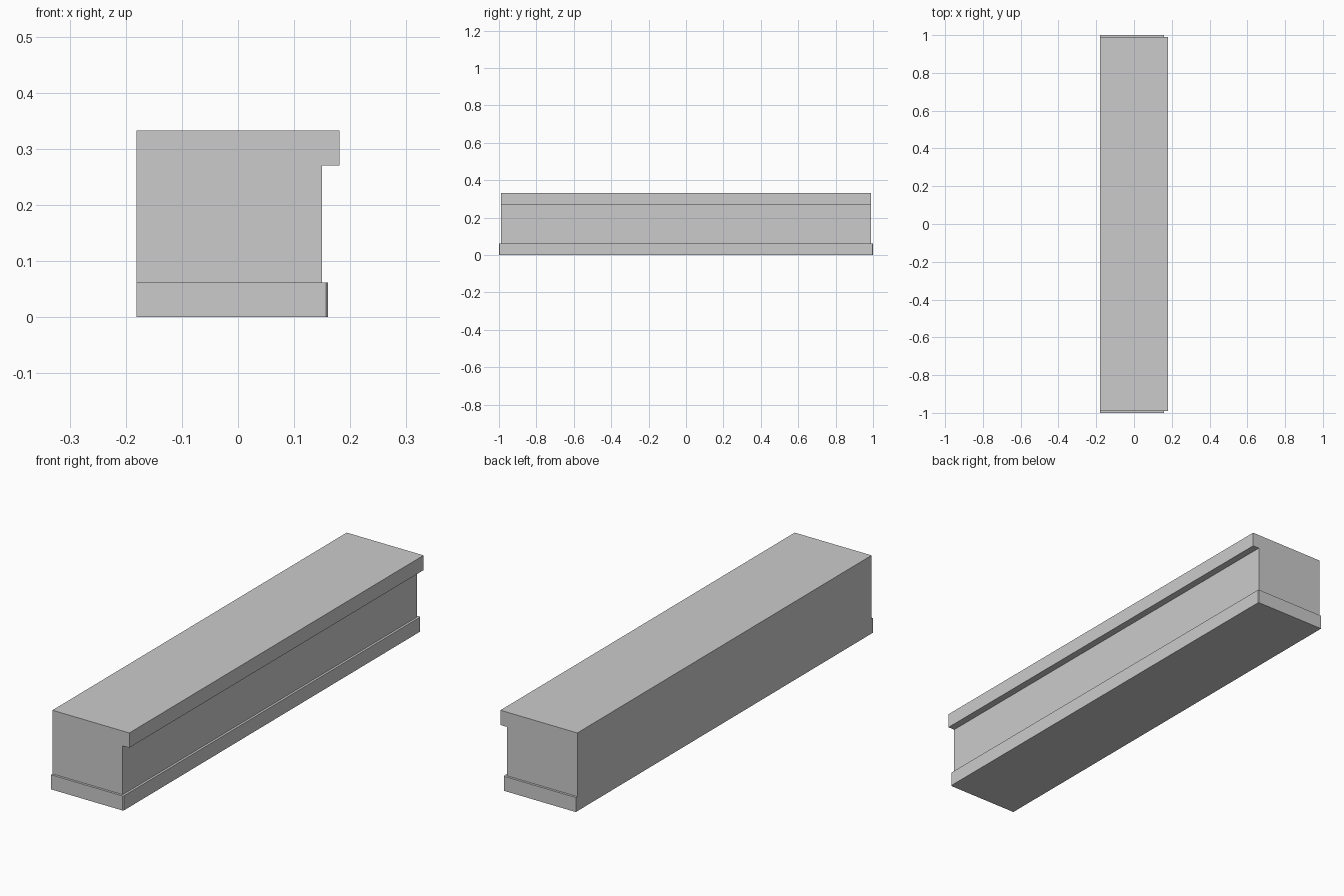
import bpy
import bmesh

if "Cube" in bpy.data.objects:
    bpy.data.objects.remove(bpy.data.objects["Cube"])

grey = bpy.data.materials.new("light_grey")
grey.diffuse_color = (0.6, 0.6, 0.6, 1)
grey.use_nodes = True
grey.node_tree.nodes["Principled BSDF"].inputs["Base Color"].default_value = grey.diffuse_color


def prism(name, outline, to_3d, offset):
    """Extrude a flat outline along an offset into a solid part."""
    bm = bmesh.new()
    face = bm.faces.new([bm.verts.new(to_3d(a, b)) for a, b in outline])
    ext = bmesh.ops.extrude_face_region(bm, geom=[face], use_keep_orig=True)
    verts = [g for g in ext["geom"] if isinstance(g, bmesh.types.BMVert)]
    bmesh.ops.translate(bm, verts=verts, vec=offset)
    bmesh.ops.recalc_face_normals(bm, faces=bm.faces)
    mesh = bpy.data.meshes.new(name)
    bm.to_mesh(mesh)
    bm.free()
    mesh.materials.append(grey)
    obj = bpy.data.objects.new(name, mesh)
    bpy.context.collection.objects.link(obj)
    return obj


BACK, PLINTH_TOP, END = -0.181, 0.062, 0.99

# Plinth: slightly proud at the front and ends, small corner chamfers
plinth = [(BACK, -1), (0.157, -1), (0.160, -0.997),
          (0.160, 0.997), (0.157, 1), (BACK, 1)]
prism("plinth", plinth, lambda x, y: (x, y, 0), (0, 0, PLINTH_TOP))

# Counter body with the overhanging top edge, as one profile
body = [(BACK, PLINTH_TOP), (0.150, PLINTH_TOP), (0.150, 0.270),
        (0.181, 0.270), (0.181, 0.333), (BACK, 0.333)]
prism("counter_body", body, lambda x, z: (x, -END, z), (0, 2 * END, 0))
